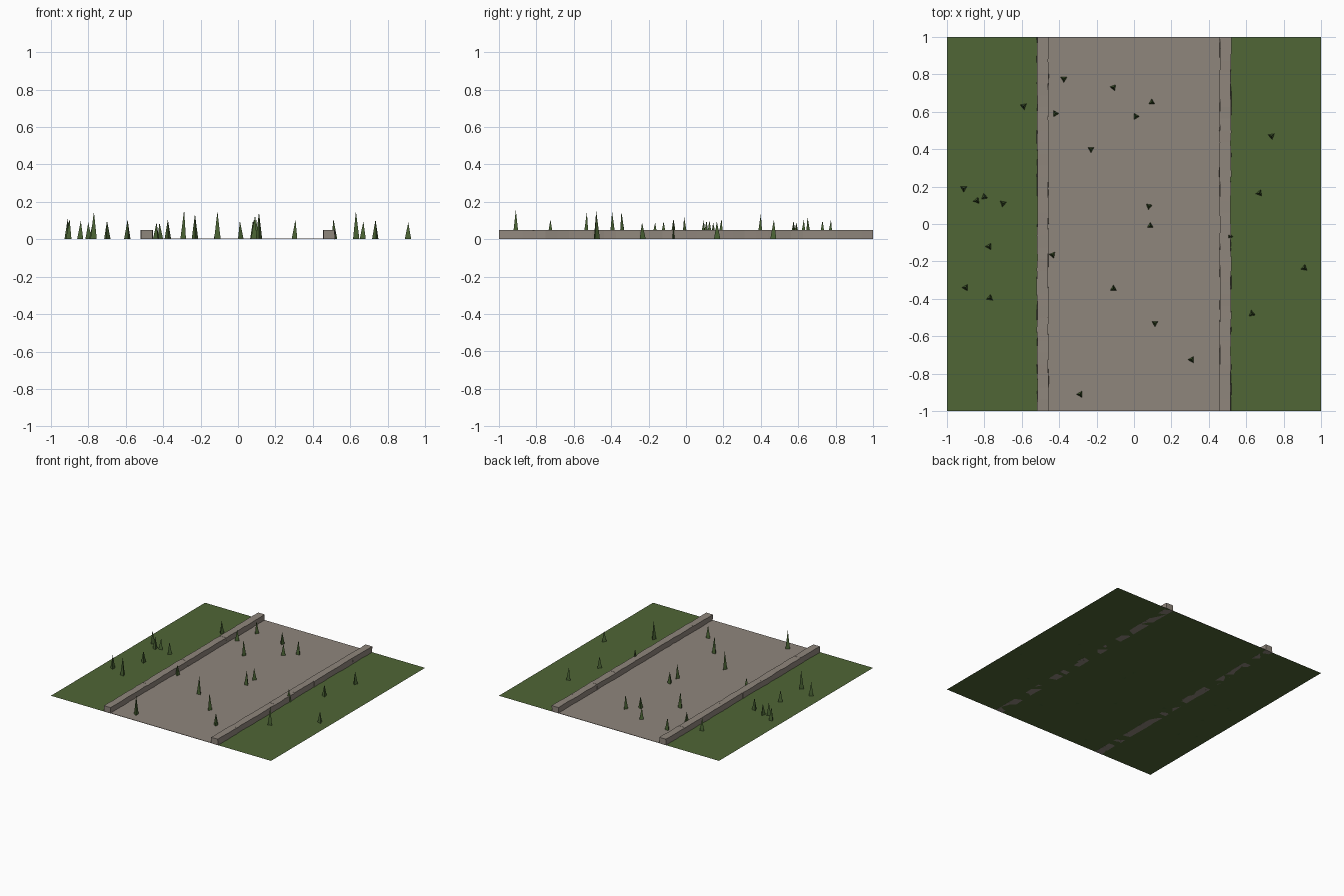
import bpy, bmesh, math, random

if "Cube" in bpy.data.objects:
    bpy.data.objects.remove(bpy.data.objects["Cube"])

random.seed(4)


def material(name, rgb):
    m = bpy.data.materials.new(name)
    m.diffuse_color = (*rgb, 1)
    m.use_nodes = True
    m.node_tree.nodes["Principled BSDF"].inputs["Base Color"].default_value = m.diffuse_color
    return m


GRASS = material("grass_green", (0.080, 0.133, 0.037))
STONE = material("warm_stone", (0.275, 0.238, 0.202))
LEAF = material("leaf_green", (0.068, 0.125, 0.034))


def finish(name, bm, mat):
    bmesh.ops.recalc_face_normals(bm, faces=bm.faces)
    mesh = bpy.data.meshes.new(name)
    bm.to_mesh(mesh)
    bm.free()
    mesh.materials.append(mat)
    ob = bpy.data.objects.new(name, mesh)
    bpy.context.collection.objects.link(ob)
    return ob


def add_box(bm, x0, x1, y0, y1, z0, z1):
    verts = bmesh.ops.create_cube(bm, size=1)["verts"]
    for v in verts:
        v.co.x = x1 if v.co.x > 0 else x0
        v.co.y = y1 if v.co.y > 0 else y0
        v.co.z = z1 if v.co.z > 0 else z0
    return verts


# Grass field: one flat sheet
bm = bmesh.new()
bmesh.ops.create_grid(bm, x_segments=1, y_segments=1, size=1)
for v in bm.verts:
    v.co.z = 0.001
finish("grass_field", bm, GRASS)

# Paved road: thin slab between the kerbs
bm = bmesh.new()
add_box(bm, -0.49, 0.49, -1, 1, 0.0012, 0.004)
finish("road", bm, STONE)


# Kerbs: rows of slightly uneven stone blocks
def kerb(name, side, blocks=8):
    bm = bmesh.new()
    length = 2 / blocks
    for i in range(blocks):
        y0 = -1 + i * length
        verts = add_box(bm, side * 0.488 - 0.03, side * 0.488 + 0.03,
                        y0, y0 + length, 0.0, 0.049)
        edges = {e for v in verts for e in v.link_edges
                 if abs(e.verts[0].co.y - e.verts[1].co.y) > 0.1}
        bmesh.ops.subdivide_edges(bm, edges=list(edges), cuts=3, use_grid_fill=True)
    for v in bm.verts:
        v.co.x += random.uniform(-0.003, 0.003)
        if v.co.z > 0.02:
            v.co.z += random.uniform(-0.001, 0.001)
        else:
            v.co.z = random.uniform(0, 0.0018)
    finish(name, bm, STONE)


kerb("left_kerb", -1)
kerb("right_kerb", 1)

# Saplings: three-sided spikes as (x, y, height, heading in degrees)
SAPLINGS = [
    (-0.91, 0.19, 0.110, 30), (-0.84, 0.125, 0.10, 70), (-0.80, 0.145, 0.09, 100),
    (-0.70, 0.11, 0.10, 20), (-0.775, -0.12, 0.095, 60), (-0.90, -0.34, 0.11, 180),
    (-0.77, -0.395, 0.148, 80), (-0.59, 0.63, 0.105, 40), (-0.42, 0.59, 0.09, 0),
    (-0.375, 0.775, 0.105, 30), (-0.11, 0.73, 0.10, 50), (0.095, 0.65, 0.12, 90),
    (0.01, 0.575, 0.098, 0), (-0.23, 0.40, 0.135, 30), (0.08, 0.095, 0.10, 20),
    (0.087, -0.01, 0.12, 90), (-0.435, -0.165, 0.09, 50), (-0.11, -0.345, 0.15, 90),
    (0.112, -0.53, 0.145, 30), (0.307, -0.725, 0.105, 180), (-0.288, -0.91, 0.157, 60),
    (0.51, -0.067, 0.11, 0), (0.63, -0.48, 0.15, 100), (0.91, -0.235, 0.09, 80),
    (0.735, 0.47, 0.105, 40), (0.67, 0.165, 0.095, 70),
]
bm = bmesh.new()
for x, y, height, heading in SAPLINGS:
    a = math.radians(heading)
    base = [bm.verts.new((x + 0.02 * math.cos(a + k * math.tau / 3),
                          y + 0.02 * math.sin(a + k * math.tau / 3), 0.001))
            for k in range(3)]
    tip = bm.verts.new((x, y, height))
    bm.faces.new(base)
    for k in range(3):
        bm.faces.new((base[k], base[(k + 1) % 3], tip))
finish("saplings", bm, LEAF)
